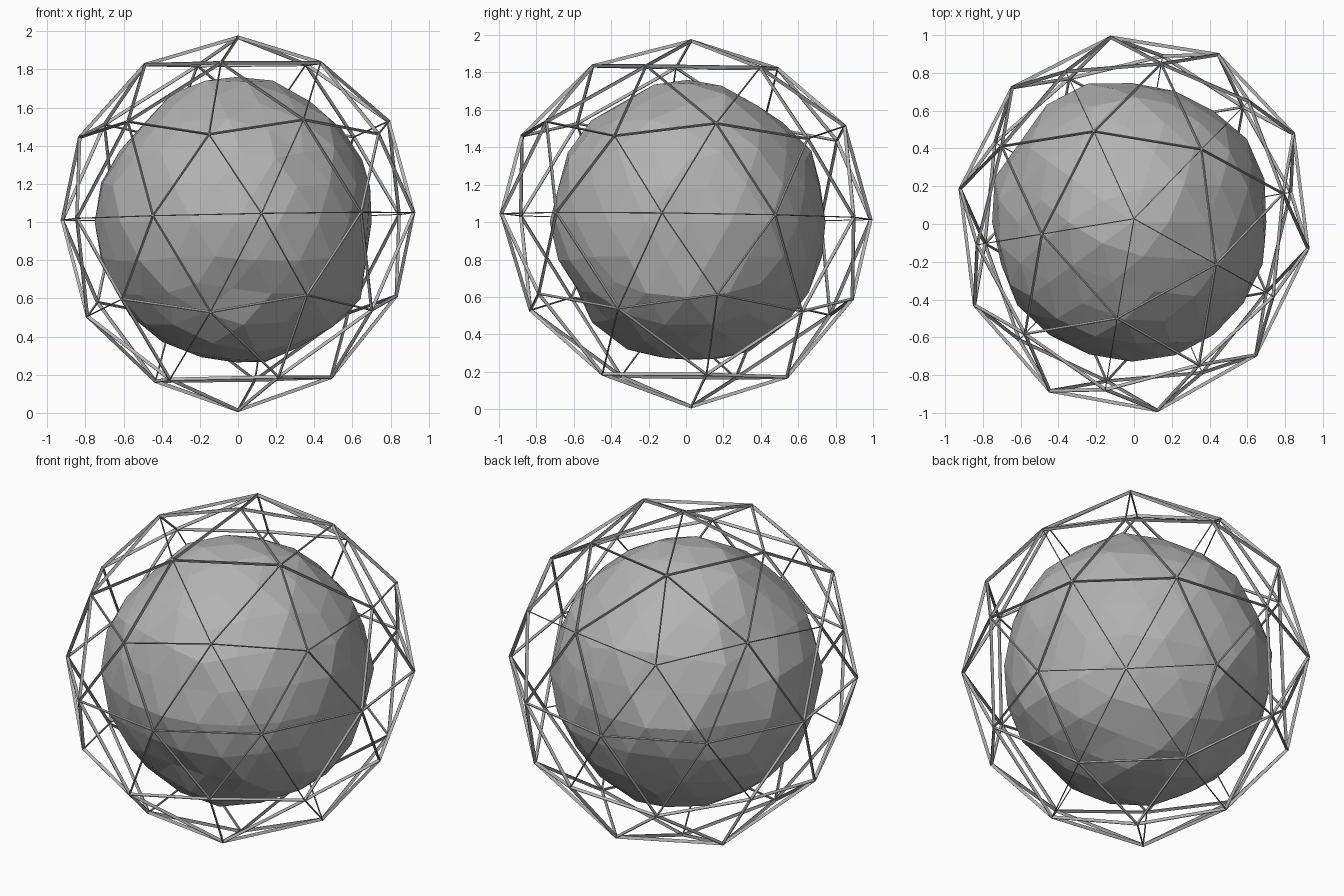
import bpy, bmesh, math, random
from mathutils import Vector, Matrix

if "Cube" in bpy.data.objects:
    bpy.data.objects.remove(bpy.data.objects["Cube"])

random.seed(4)
grey = bpy.data.materials.new("dark_grey")
grey.diffuse_color = (.45, .45, .45, 1)
grey.use_nodes = True
grey.node_tree.nodes["Principled BSDF"].inputs["Base Color"].default_value = grey.diffuse_color


def finish(name, bm):
    bmesh.ops.recalc_face_normals(bm, faces=bm.faces)
    mesh = bpy.data.meshes.new(name)
    bm.to_mesh(mesh)
    bm.free()
    mesh.materials.append(grey)
    obj = bpy.data.objects.new(name, mesh)
    bpy.context.collection.objects.link(obj)
    return obj


def ball(level, radius, turn=0.0):
    bm = bmesh.new()
    bmesh.ops.create_icosphere(bm, subdivisions=level, radius=radius,
                               matrix=Matrix.Rotation(math.radians(turn), 4, 'Z'))
    return bm


# Faceted rock core: unit sphere directions with dents and bumps
BUMPS = [((-.2, .1, 1), .03), ((.28, 0, .95), .03), ((-.85, 0, .5), -.04),
         ((.97, 0, -.1), -.03), ((.8, 0, -.6), .03), ((-1, .2, .2), .03),
         ((-.4, .9, 0), .04), ((0, -.85, -.5), -.04), ((-.1, -.5, -.85), .025),
         ((0, .4, -.9), .03), ((.6, -.4, .6), .015), ((0, .8, .55), .02)]
bm = ball(3, 1.0)
for v in bm.verts:
    d = v.co.normalized()
    r = 0.737 + random.uniform(-.014, .014)
    for direction, amount in BUMPS:
        gap = (d - Vector(direction).normalized()).length
        r += amount * math.exp(-(gap / .3) ** 2)
    v.co = d * r + Vector((-.01, .01, 1.0))
finish("rock_core", bm)


# Slightly uneven placement of the cage joints
def place(v):
    x, y, z = v
    lift = .948 * z if z > 0 else 1.026 * z - .1 * z * (1 + z)
    tilt = .018 if z < .2 else .008
    return Vector((.945 * x + .004 * y,
                   .02 * x + 1.009 * y + .028 * z * z + .03 * x * x,
                   1.03 + lift + tilt * x - .014 * y))


# Open geodesic cage: one thin radial blade per edge
WIDTH, DEPTH = .005, .019
cage = bmesh.new()
guide = ball(2, 1.0, 43.8)
centre = Vector((0, 0, 1))
for edge in guide.edges:
    a, b = (place(v.co) - centre for v in edge.verts)
    side = (b - a).cross(a + b).normalized() * WIDTH / 2
    rings = []
    for p in (a, b):
        q = p * (1 - DEPTH)
        rings.append([cage.verts.new(c + centre)
                      for c in (p - side, p + side, q + side, q - side)])
    r0, r1 = rings
    for i in range(4):
        j = (i + 1) % 4
        cage.faces.new((r0[i], r0[j], r1[j], r1[i]))
    cage.faces.new(r0[::-1])
    cage.faces.new(r1)
guide.free()
finish("wire_cage", cage)
